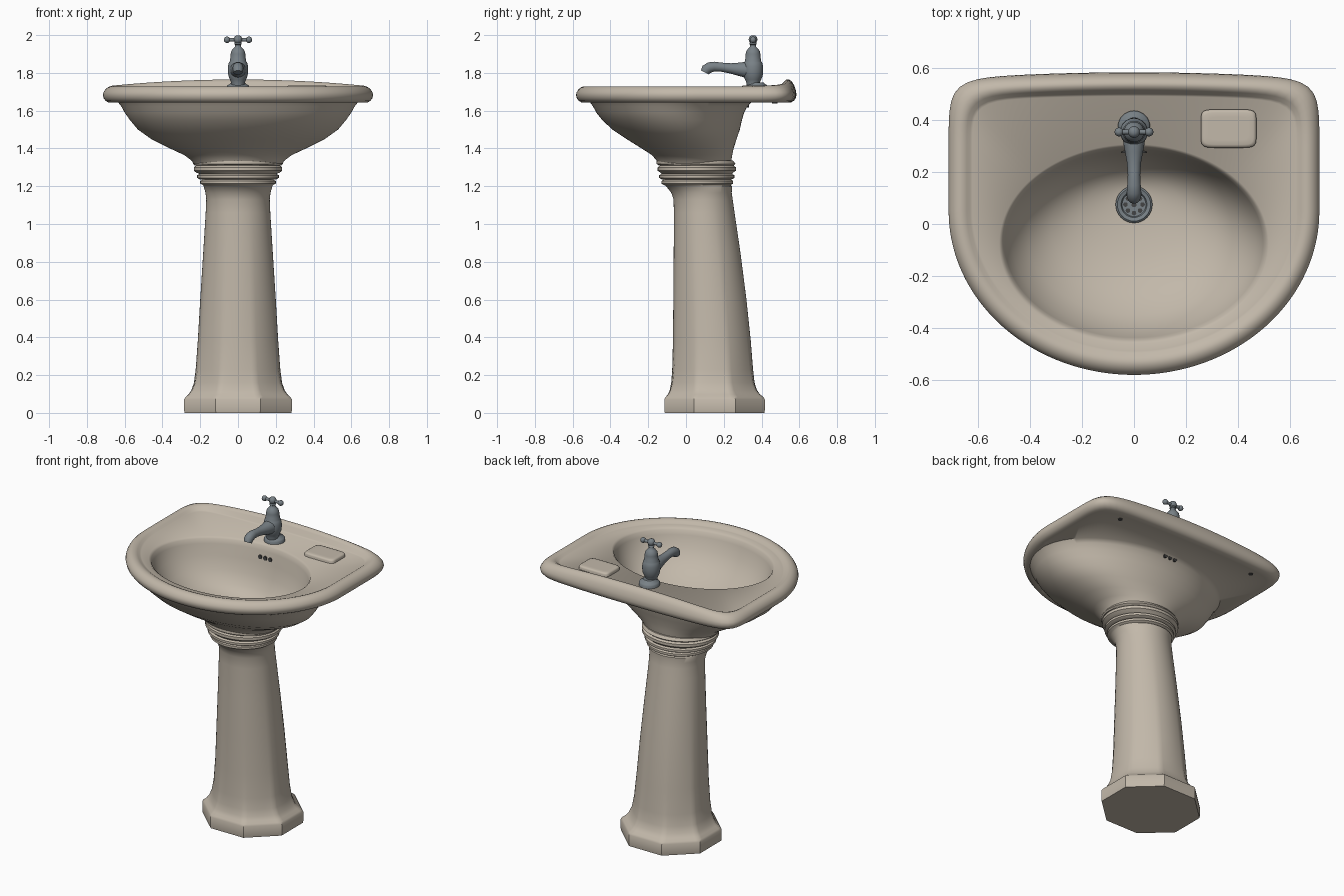
import bpy, bmesh, math
from mathutils import Vector

TAU = 2 * math.pi


def material(name, rgb):
    m = bpy.data.materials.new(name)
    m.diffuse_color = (*rgb, 1)
    return m


CERAMIC = material("warm_ceramic", (0.54, 0.48, 0.40))
METAL = material("grey_metal", (0.19, 0.22, 0.24))
DARK = material("dark_hole", (0.06, 0.06, 0.06))


def loft(name, rings, mat, angle=40):
    """Skin a list of equal-length point rings and cap both ends."""
    bm = bmesh.new()
    loops = [[bm.verts.new(p) for p in r] for r in rings]
    n = len(loops[0])
    for a, b in zip(loops, loops[1:]):
        for i in range(n):
            j = (i + 1) % n
            bm.faces.new((a[i], a[j], b[j], b[i]))
    bm.faces.new(loops[0])
    bm.faces.new(loops[-1])
    bmesh.ops.recalc_face_normals(bm, faces=bm.faces)
    me = bpy.data.meshes.new(name)
    bm.to_mesh(me)
    bm.free()
    me.materials.append(mat)
    ob = bpy.data.objects.new(name, me)
    bpy.context.collection.objects.link(ob)
    bpy.ops.object.select_all(action='DESELECT')
    ob.select_set(True)
    bpy.context.view_layer.objects.active = ob
    bpy.ops.object.shade_smooth_by_angle(angle=math.radians(angle))
    return ob


def ellipse(rx, y0, y1, z, n, octagon=0.0):
    """Horizontal ring between y0 and y1, blended towards an octagon."""
    pts = []
    for i in range(n):
        t = TAU * i / n
        o = 1 / math.cos((t + math.pi / 8) % (math.pi / 4) - math.pi / 8)
        r = 1 + octagon * (o - 1)
        pts.append((rx * r * math.cos(t),
                    (y0 + y1) / 2 + (y1 - y0) / 2 * r * math.sin(t), z))
    return pts


def lathe(name, profile, mat, x=0, y=0, n=32, angle=40):
    rings = [[(x + px, py, pz) for px, py, pz in ellipse(r, y - r, y + r, z, n)]
             for r, z in profile]
    return loft(name, rings, mat, angle)


def tube(name, path, mat, n=24):
    """Tapered tube through (point, radius) pairs."""
    rings = []
    for i, (p, r) in enumerate(path):
        a = Vector(path[max(i - 1, 0)][0])
        b = Vector(path[min(i + 1, len(path) - 1)][0])
        q = (b - a).to_track_quat('Z', 'Y')
        rings.append([Vector(p) + q @ Vector((r * math.cos(TAU * k / n),
                                              r * math.sin(TAU * k / n), 0))
                      for k in range(n)])
    return loft(name, rings, mat)


def ball(name, loc, r, mat):
    x, y, z = loc
    prof = [(r * math.sin(math.pi * k / 12), z - r * math.cos(math.pi * k / 12))
            for k in range(1, 12)]
    return lathe(name, prof, mat, x, y, 20)


# ---- basin: one skin from the drain up, over the rim and down to the neck
N = 160


def d_outline(d, z, lift=0.0):
    """D-shaped ring, inset by d; lift raises the back edge."""
    pts = []
    for i in range(N):
        t = TAU * i / N
        c, s = math.cos(t), math.sin(t)
        e = 11 if s > 0 else 2
        r = (abs(c) ** e + abs(s) ** e) ** (-1 / e)
        x = (0.715 - d) * r * c
        y = 0.05 + ((0.535 if s > 0 else 0.632) - d) * r * s
        k = min(max((y - 0.33) / 0.15, 0), 1)
        k = k * k * (3 - 2 * k)
        w = (x / 0.7) ** 2
        pts.append((x, y - 0.025 * w * k, z + 0.036 * lift * k * (1 - w)))
    return pts


inside = [(.06, .015, .135, 1.385), (.20, -.12, .18, 1.405), (.32, -.25, .22, 1.45),
          (.41, -.35, .252, 1.52), (.47, -.41, .274, 1.60), (.498, -.438, .288, 1.67),
          (.507, -.448, .297, 1.698), (.52, -.462, .308, 1.71)]
rim = [(.092, 1.711, 0), (.083, 1.714, .15), (.07, 1.723, .75), (.055, 1.729, 1),
       (.04, 1.729, 1), (.025, 1.723, .9), (.012, 1.712, .6), (.003, 1.697, .3),
       (0, 1.683, 0), (.004, 1.666, 0), (.014, 1.652, 0), (.03, 1.643, 0), (.06, 1.642, 0)]
under = [(.635, -.508, .345, 1.644), (.617, -.492, .325, 1.622), (.60, -.475, .308, 1.59),
         (.572, -.443, .296, 1.55), (.53, -.39, .285, 1.50), (.46, -.315, .268, 1.45),
         (.36, -.235, .252, 1.40), (.285, -.18, .245, 1.365), (.245, -.155, .24, 1.335),
         (.23, -.145, .235, 1.31)]
loft("basin", [ellipse(*p, N) for p in inside] + [d_outline(*p) for p in rim]
     + [ellipse(*p, N) for p in under], CERAMIC, 50)


# ---- soap pad on the deck
def pad_ring(d, z):
    pts = []
    for i in range(64):
        t = TAU * i / 64
        c, s = math.cos(t), math.sin(t)
        r = (abs(c) ** 7 + abs(s) ** 7) ** (-1 / 7)
        pts.append((.365 + (.107 - d) * r * c, .368 + (.074 - d) * r * s, z))
    return pts


loft("soap_pad", [pad_ring(0, 1.70), pad_ring(0, 1.724), pad_ring(.004, 1.731),
                  pad_ring(.012, 1.734), pad_ring(.03, 1.734)], CERAMIC)

# ---- pedestal: octagonal plinth blending into a round, ringed column
column = [(.283, -.112, .415, 0, 1), (.285, -.114, .417, .012, 1), (.285, -.114, .417, .072, 1),
          (.278, -.108, .41, .084, 1), (.262, -.096, .392, .098, .9), (.247, -.086, .376, .12, .8),
          (.233, -.078, .363, .16, .6), (.224, -.073, .355, .23, .4), (.213, -.069, .343, .38, .25),
          (.20, -.067, .32, .60, .2), (.184, -.065, .288, .85, .1), (.171, -.064, .257, 1.06, 0),
          (.168, -.066, .247, 1.13, 0), (.172, -.078, .242, 1.165, 0), (.182, -.105, .244, 1.20, 0)]
# stacked mouldings under the bowl
for r, y0, y1, z in ((.200, -.130, .250, 1.222), (.216, -.142, .256, 1.252),
                     (.234, -.150, .264, 1.292)):
    h = .016 if z < 1.29 else .02
    column += [(r - .014, y0 + .014, y1 - .014, z - h, 0), (r, y0, y1, z - h / 2, 0),
               (r, y0, y1, z + h / 2 - .002, 0), (r - .012, y0 + .012, y1 - .012, z + h - .003, 0)]
column += [(.238, -.156, .262, 1.318, 0), (.236, -.155, .25, 1.335, 0)]
loft("pedestal", [ellipse(a, b, c, z, 80, o) for a, b, c, z, o in column], CERAMIC, 35)

# ---- drain with a ring of holes
lathe("drain", [(.07, 1.38), (.071, 1.402), (.064, 1.408), (.05, 1.404), (.046, 1.397),
                (.01, 1.396)], METAL, 0, .075)
for k in range(8):
    a = TAU * k / 8
    lathe("drain_hole", [(.009, 1.39), (.009, 1.399)], DARK,
          .033 * math.cos(a), .075 + .033 * math.sin(a), 12)
lathe("drain_hole", [(.01, 1.39), (.01, 1.399)], DARK, 0, .075, 12)

# ---- overflow holes through the back wall, and fixing holes below the deck
for x in (-.036, 0, .036):
    tube("overflow_hole", [((x, .274, 1.63), .013), ((x, .334, 1.63), .013)], DARK, 16)
for x in (-.5, .5):
    lathe("fixing_hole", [(.014, 1.639), (.014, 1.66)], DARK, x, .47, 16)

# ---- tap
Y = .355
lathe("tap_flange", [(.062, 1.70), (.062, 1.726), (.056, 1.734), (.042, 1.742),
                     (.036, 1.75)], METAL, 0, .375)
lathe("tap_body", [(.036, 1.72), (.036, 1.75), (.043, 1.765), (.051, 1.785), (.054, 1.81),
                   (.053, 1.835), (.048, 1.855), (.043, 1.862), (.043, 1.872), (.039, 1.878),
                   (.039, 1.90), (.035, 1.917), (.024, 1.931), (.017, 1.937), (.015, 1.948),
                   (.02, 1.952), (.018, 1.96), (.012, 1.965), (.012, 1.985)], METAL, 0, Y)
tube("tap_spout", [((0, .36, 1.815), .044), ((0, .31, 1.817), .041), ((0, .275, 1.82), .034),
                   ((0, .235, 1.824), .027), ((0, .19, 1.83), .024), ((0, .15, 1.833), .026),
                   ((0, .125, 1.829), .028), ((0, .108, 1.818), .028),
                   ((0, .1, 1.802), .024)], METAL)
ball("tap_knob", (0, Y, 1.977), .023, METAL)
for s in (-1, 1):
    tube("tap_handle", [((0, Y, 1.975), .012), ((s * .03, Y, 1.975), .009),
                        ((s * .055, Y, 1.975), .011)], METAL, 16)
    ball("handle_ball", (s * .058, Y, 1.975), .017, METAL)
